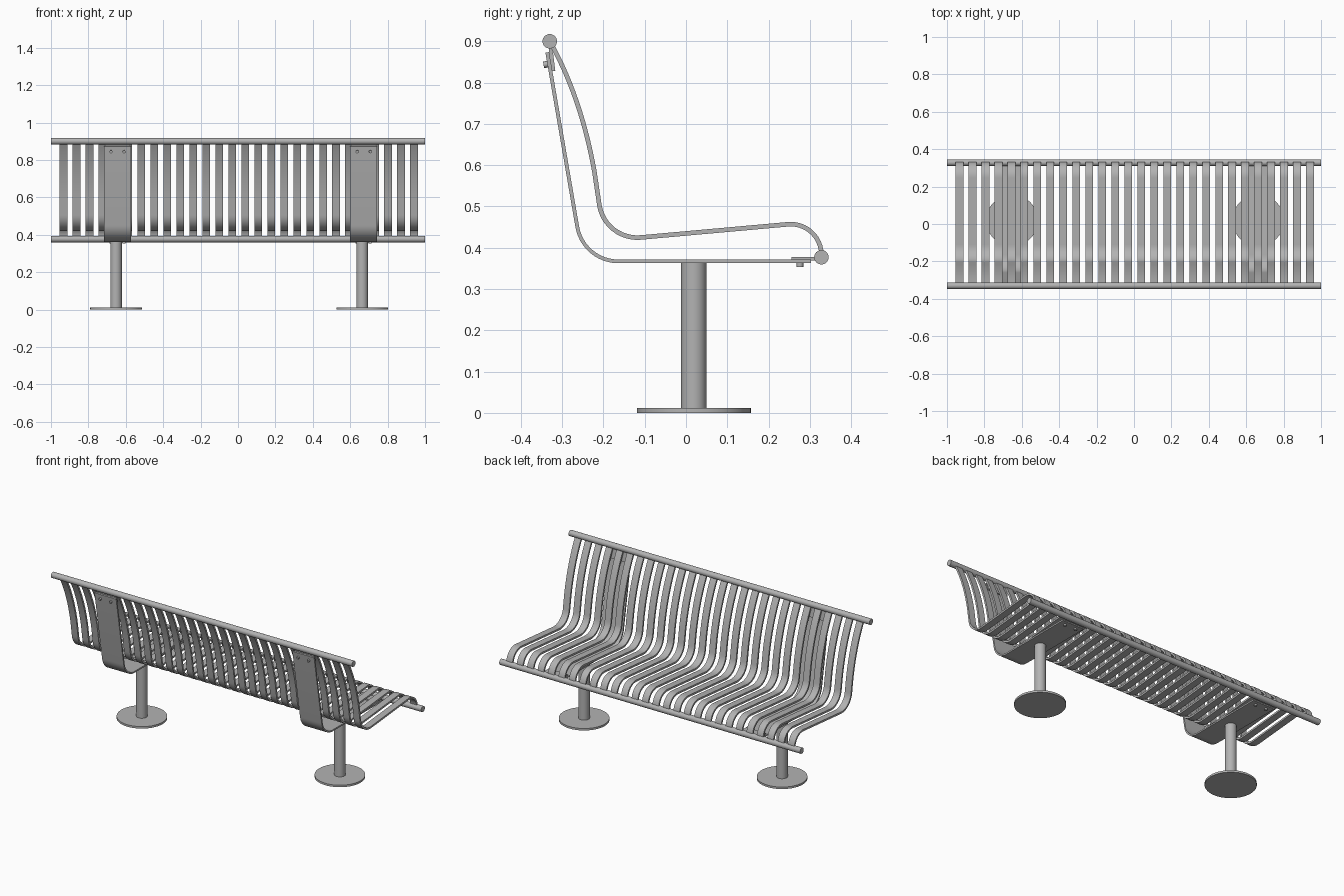
import bpy, bmesh, math
from mathutils import Vector, Matrix

if "Cube" in bpy.data.objects:
    bpy.data.objects.remove(bpy.data.objects["Cube"])

steel = bpy.data.materials.new("grey steel")
steel.use_nodes = True
grey = (0.45, 0.45, 0.45, 1)
steel.diffuse_color = grey
steel.node_tree.nodes["Principled BSDF"].inputs["Base Color"].default_value = grey


def finish(name, bm):
    bmesh.ops.recalc_face_normals(bm, faces=bm.faces)
    mesh = bpy.data.meshes.new(name)
    bm.to_mesh(mesh)
    bm.free()
    mesh.materials.append(steel)
    ob = bpy.data.objects.new(name, mesh)
    bpy.context.collection.objects.link(ob)
    bpy.ops.object.select_all(action="DESELECT")
    ob.select_set(True)
    bpy.context.view_layer.objects.active = ob
    bpy.ops.object.shade_smooth_by_angle(angle=math.radians(35))
    return ob


def rod(name, start, end, radius, sides=32):
    start, end = Vector(start), Vector(end)
    axis = end - start
    bm = bmesh.new()
    turn = axis.to_track_quat("Z", "Y").to_matrix().to_4x4()
    bmesh.ops.create_cone(bm, cap_ends=True, segments=sides, radius1=radius, radius2=radius,
                          depth=axis.length, matrix=Matrix.Translation((start + end) / 2) @ turn)
    return finish(name, bm)


def fillet(before, corner, after, size, steps=12):
    """Rounded corner as a list of points along a circular arc."""
    c = Vector(corner)
    u = (Vector(before) - c).normalized()
    v = (Vector(after) - c).normalized()
    half = u.angle(v) / 2
    radius = size * math.tan(half)
    centre = c + (u + v).normalized() * size / math.cos(half)
    a, b = c + u * size - centre, c + v * size - centre
    sweep = a.angle(b)
    return [centre + (a * math.sin(sweep * (1 - i / steps)) + b * math.sin(sweep * i / steps))
            / math.sin(sweep) for i in range(steps + 1)]


def flat_bar(name, path, x, width, thick):
    """Flat bar bent along a (y, z) centreline."""
    path = [Vector(p) for p in path]
    bm = bmesh.new()
    rings = []
    for i, p in enumerate(path):
        t = (path[min(i + 1, len(path) - 1)] - path[max(i - 1, 0)]).normalized()
        n = Vector((-t.y, t.x)) * thick / 2
        rings.append([bm.verts.new((x + sx * width / 2, *(p + n * sn)))
                      for sx, sn in ((-1, -1), (1, -1), (1, 1), (-1, 1))])
    for a, b in zip(rings, rings[1:]):
        for k in range(4):
            bm.faces.new((a[k], a[(k + 1) % 4], b[(k + 1) % 4], b[k]))
    bm.faces.new(rings[0])
    bm.faces.new(rings[-1])
    return finish(name, bm)


# Rails along the top of the back and the front of the seat
top, front = (-0.33, 0.90), (0.328, 0.377)
rod("top_rail", (-1, *top), (1, *top), 0.0175)
rod("front_rail", (-1, *front), (1, *front), 0.0175)

# Slats: curved back, rounded seat bend, rounded front lip
waist, heel, lip = (-0.222, 0.585), (-0.197, 0.417), (0.327, 0.464)
a, ctrl, b = Vector(top), Vector((-0.254, 0.765)), Vector(waist)
back = [a * (1 - t) ** 2 + ctrl * 2 * t * (1 - t) + b * t * t for t in [i / 14 for i in range(15)]]
slat_path = back + fillet(waist, heel, lip, 0.088) + fillet(heel, lip, front, 0.08) + [front]
slats = flat_bar("slats", slat_path, -0.933, 0.041, 0.011)
array = slats.modifiers.new("Repeat", "ARRAY")
array.count = 28
array.use_relative_offset = False
array.use_constant_offset = True
array.constant_offset_displace = (0.0694, 0, 0)

# Two supports: wide bent strap, mounting tabs, bolts, post and base
strap_top, strap_corner, strap_end = (-0.336, 0.873), (-0.249, 0.367), (0.303, 0.367)
for side, x in (("right", -0.652), ("left", 0.664)):
    xs = x + 0.008
    strap = [strap_top] + fillet(strap_top, strap_corner, strap_end, 0.085) + [strap_end]
    flat_bar(side + "_strap", strap, xs, 0.144, 0.009)
    flat_bar(side + "_top_tab", [top, (-0.321, 0.828)], xs, 0.13, 0.009)
    flat_bar(side + "_front_tab", [(0.255, 0.3735), (0.328, 0.3735)], xs, 0.13, 0.009)
    for n, dx in enumerate((-0.035, 0.035), 1):
        rod(f"{side}_back_bolt_{n}", (xs + dx, -0.325, 0.846), (xs + dx, -0.345, 0.843), 0.008, 12)
        rod(f"{side}_seat_bolt_{n}", (xs + dx, 0.276, 0.37), (xs + dx, 0.276, 0.353), 0.008, 12)
    rod(side + "_post", (x, 0.019, 0.01), (x, 0.019, 0.365), 0.031)
    rod(side + "_base", (x, 0.019, 0), (x, 0.019, 0.012), 0.138, 48)
